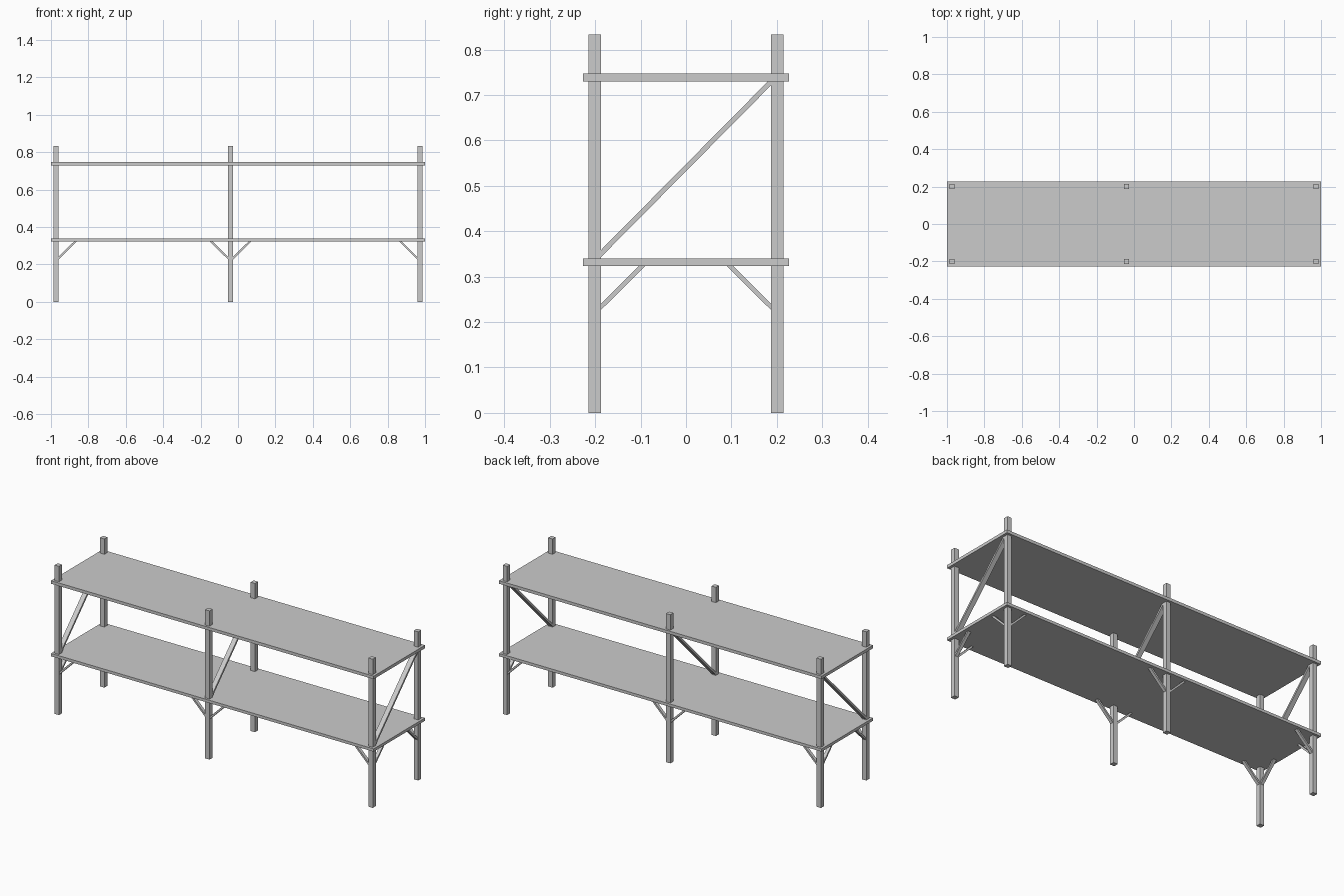
import bpy
from mathutils import Vector, Matrix

if "Cube" in bpy.data.objects:
    bpy.data.objects.remove(bpy.data.objects["Cube"])

POST = 0.027                    # square post width
POST_H = 0.833
POST_X = (-0.973, -0.04, 0.972)
POST_Y = 0.201


def box(name, center, size, rot=None):
    bpy.ops.mesh.primitive_cube_add(size=1)
    ob = bpy.context.object
    ob.name = name
    m = Matrix.Diagonal((*size, 1))
    if rot:
        m = rot.to_4x4() @ m
    ob.data.transform(Matrix.Translation(center) @ m)
    return ob


def beam(name, p, q, side, width, thick):
    """Flat bar from p to q; width runs along the horizontal side axis."""
    p, q, s = Vector(p), Vector(q), Vector(side)
    d = (q - p).normalized()
    rot = Matrix((d, s, d.cross(s))).transposed()
    return box(name, (p + q) / 2, ((q - p).length, width, thick), rot)


# Shelf boards
box("lower_shelf", (0, 0, 0.3315), (2, 0.454, 0.016))
box("upper_shelf", (0, 0, 0.7385), (2, 0.454, 0.017))

for i, x in enumerate(POST_X):
    # Diagonal brace between the shelves
    beam("diagonal_brace", (x, -0.196, 0.342), (x, 0.196, 0.738),
         (1, 0, 0), POST, 0.011)

    for sy in (-1, 1):
        y = sy * POST_Y
        # Upright post
        box("post", (x, y, POST_H / 2), (POST, POST, POST_H))

        # Knee braces running lengthwise, pointing inward at the ends
        for sx in ((1,), (-1, 1), (-1,))[i]:
            beam("long_knee_brace", (x + sx * 0.007, y, 0.227),
                 (x + sx * 0.111, y, 0.330), (0, 1, 0), 0.018, 0.010)

        # Knee braces running across, on the end frames only
        if i != 1:
            beam("cross_knee_brace", (x, y - sy * 0.007, 0.227),
                 (x, y - sy * 0.111, 0.330), (1, 0, 0), 0.018, 0.010)
